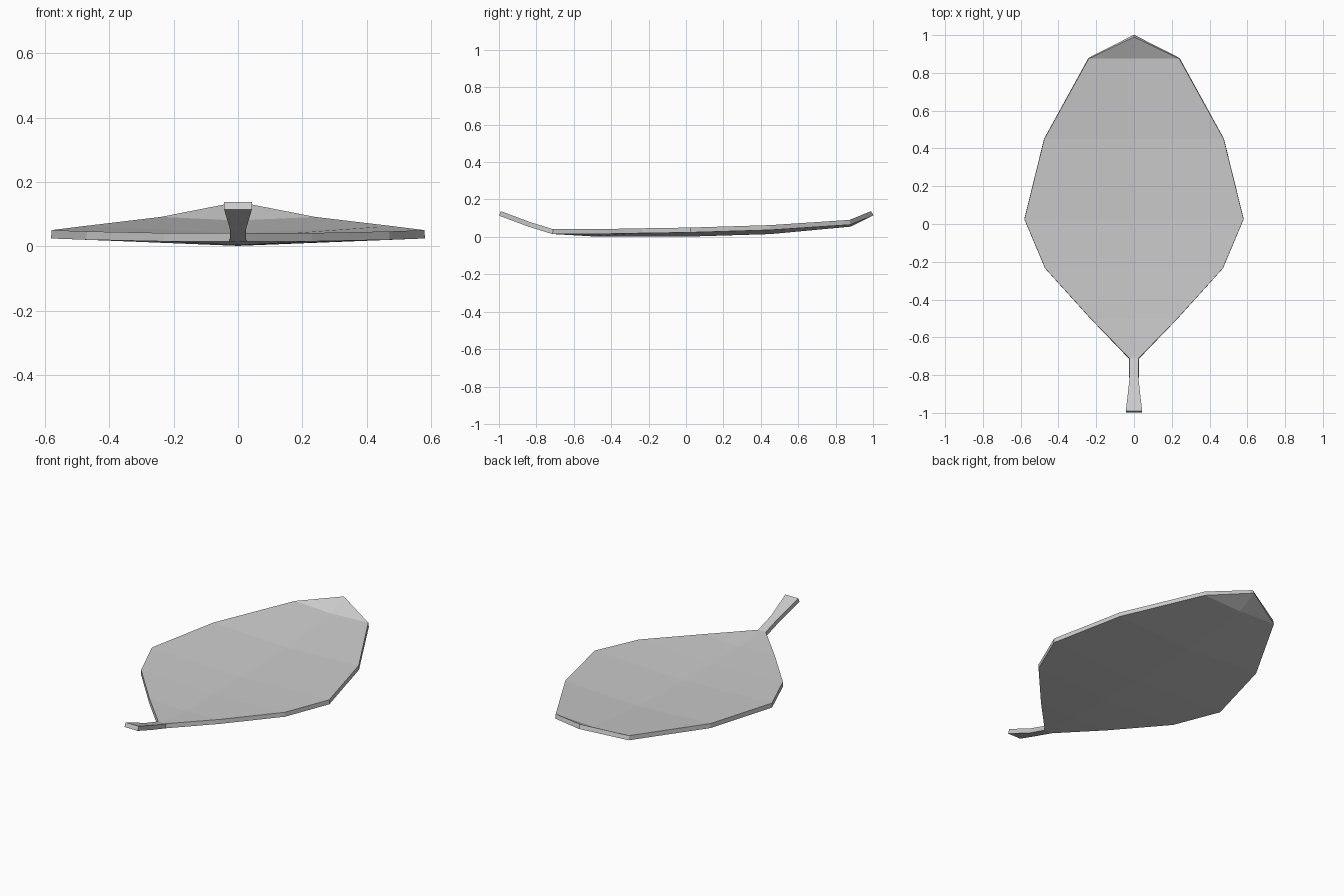
import bpy, bmesh

cube = bpy.data.objects.get("Cube")
if cube:
    bpy.data.objects.remove(cube, do_unlink=True)

# One plain grey colour
GREY = (0.6, 0.6, 0.6, 1)
mat = bpy.data.materials.new("leaf grey")
mat.use_nodes = True
mat.diffuse_color = GREY
mat.node_tree.nodes["Principled BSDF"].inputs["Base Color"].default_value = GREY

# Stations from stem end to tip: y, half width, edge height, midrib height
STATIONS = [
    (-0.99, 0.043, 0.138, 0.138),
    (-0.83, 0.025, 0.078, 0.078),
    (-0.71, 0.025, 0.041, 0.041),
    (-0.50, 0.23, 0.041, 0.029),
    (-0.235, 0.47, 0.046, 0.027),
    (0.025, 0.58, 0.050, 0.028),
    (0.45, 0.475, 0.063, 0.041),
    (0.875, 0.24, 0.091, 0.080),
]
TIP = (0, 0.99, 0.138)

# Leaf surface: two halves meeting at the midrib
bm = bmesh.new()
rows = [[bm.verts.new(p) for p in ((-w, y, edge), (0, y, mid), (w, y, edge))]
        for y, w, edge, mid in STATIONS]
for a, b in zip(rows, rows[1:]):
    for i in (0, 1):
        bm.faces.new((a[i], a[i + 1], b[i + 1], b[i]))
tip = bm.verts.new(TIP)
for i in (0, 1):
    bm.faces.new((rows[-1][i], rows[-1][i + 1], tip))
mesh = bpy.data.meshes.new("leaf")
bm.to_mesh(mesh)
bm.free()
mesh.materials.append(mat)
leaf = bpy.data.objects.new("leaf", mesh)
bpy.context.collection.objects.link(leaf)

# Thickness grows downwards from the upper surface
solid = leaf.modifiers.new("thickness", 'SOLIDIFY')
solid.thickness = 0.026
solid.offset = -1
